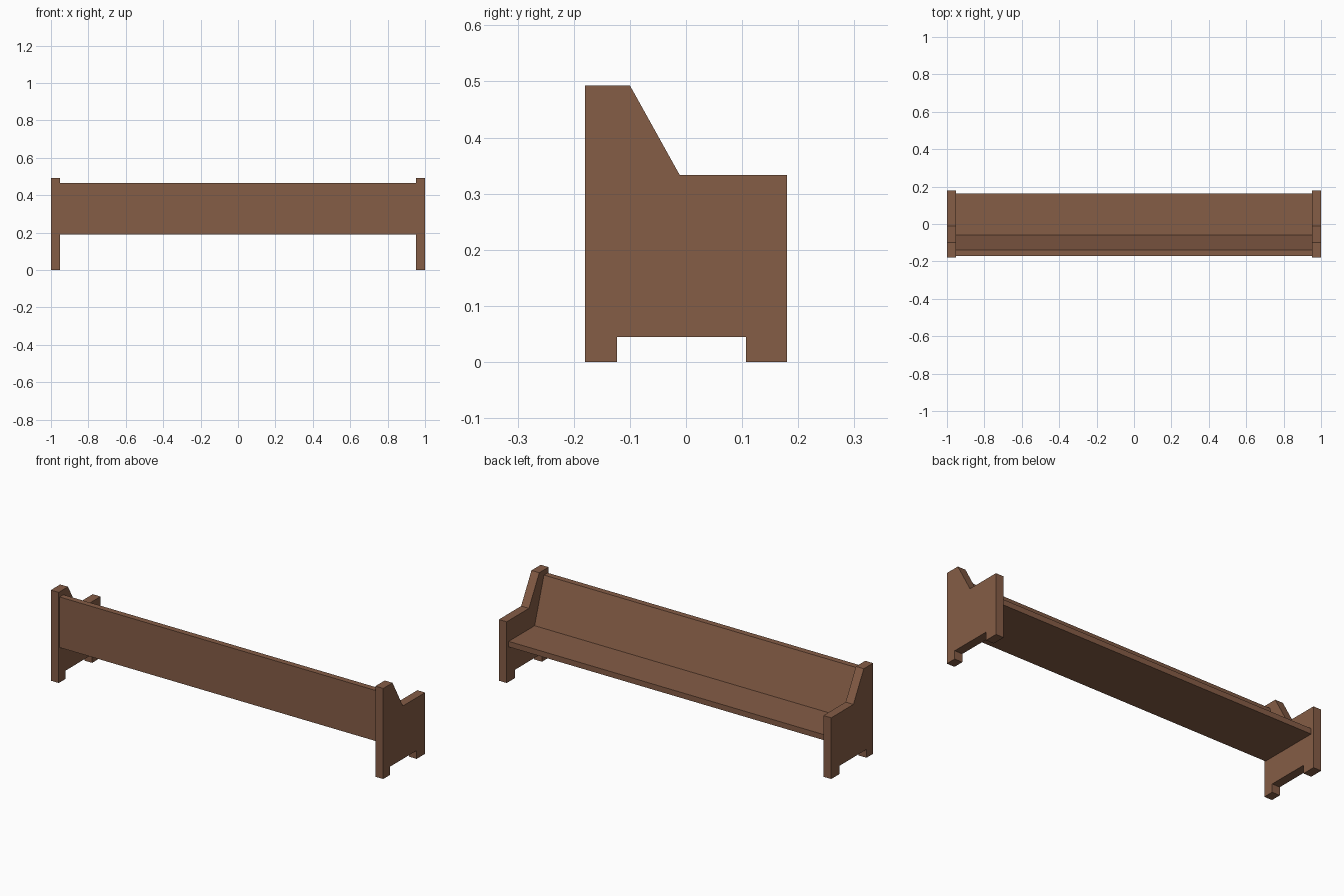
import bpy, bmesh

if "Cube" in bpy.data.objects:
    bpy.data.objects.remove(bpy.data.objects["Cube"])

wood = bpy.data.materials.new("brown_wood")
wood.diffuse_color = (0.235, 0.109, 0.061, 1)
wood.use_nodes = True
wood.node_tree.nodes["Principled BSDF"].inputs["Base Color"].default_value = wood.diffuse_color


def extrude_profile(name, profile, x0, x1):
    """Solid made by sweeping a (y, z) outline from x0 to x1."""
    bm = bmesh.new()
    face = bm.faces.new([bm.verts.new((x0, y, z)) for y, z in profile])
    swept = bmesh.ops.extrude_face_region(bm, geom=[face])
    verts = [g for g in swept["geom"] if isinstance(g, bmesh.types.BMVert)]
    bmesh.ops.translate(bm, verts=verts, vec=(x1 - x0, 0, 0))
    bmesh.ops.recalc_face_normals(bm, faces=bm.faces)
    mesh = bpy.data.meshes.new(name)
    bm.to_mesh(mesh)
    bm.free()
    mesh.materials.append(wood)
    obj = bpy.data.objects.new(name, mesh)
    bpy.context.collection.objects.link(obj)
    return obj


# End panels: feet notch below, armrest step and tall back post above
END = [(-0.18, 0), (-0.123, 0), (-0.123, 0.045), (0.107, 0.045),
       (0.107, 0), (0.18, 0), (0.18, 0.333), (-0.011, 0.333),
       (-0.10, 0.493), (-0.18, 0.493)]
INNER = 0.953
extrude_profile("left_end_panel", END, -1, -INNER)
extrude_profile("right_end_panel", END, INNER, 1)

# Flat seat with a sloped backrest, upright on its outer side
SEAT = [(-0.172, 0.19), (0.163, 0.19), (0.163, 0.22),
        (-0.06, 0.22), (-0.14, 0.465), (-0.172, 0.465)]
extrude_profile("seat_and_backrest", SEAT, -INNER, INNER)
